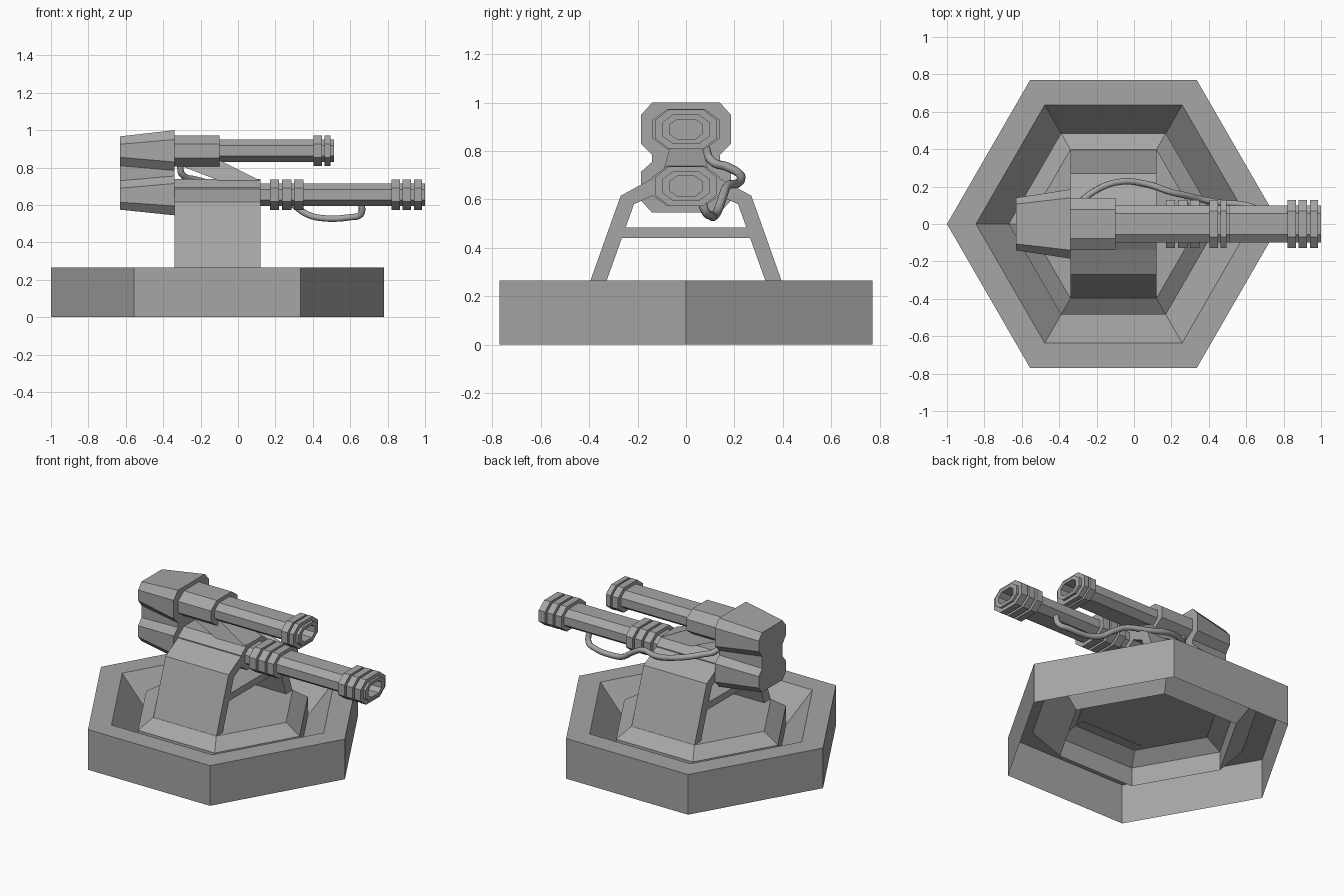
import bpy, bmesh
from math import cos, sin, pi

if "Cube" in bpy.data.objects:
    bpy.data.objects.remove(bpy.data.objects["Cube"], do_unlink=True)

grey = bpy.data.materials.new("plain_grey")
grey.use_nodes = True
COLOUR = (0.38, 0.38, 0.38, 1)
grey.diffuse_color = COLOUR
grey.node_tree.nodes["Principled BSDF"].inputs["Base Color"].default_value = COLOUR


def finish(name, bm, recalc=True):
    if recalc:
        bmesh.ops.recalc_face_normals(bm, faces=bm.faces)
    mesh = bpy.data.meshes.new(name)
    bm.to_mesh(mesh)
    bm.free()
    mesh.materials.append(grey)
    obj = bpy.data.objects.new(name, mesh)
    bpy.context.collection.objects.link(obj)
    return obj


def loft(name, rings, cap_start=True, cap_end=True, recalc=True):
    """Skin a row of matching closed rings."""
    bm = bmesh.new()
    loops = [[bm.verts.new(p) for p in ring] for ring in rings]
    n = len(loops[0])
    for a, b in zip(loops, loops[1:]):
        for i in range(n):
            j = (i + 1) % n
            bm.faces.new((a[i], a[j], b[j], b[i]))
    if cap_start:
        bm.faces.new(loops[0][::-1])
    if cap_end:
        bm.faces.new(loops[-1])
    return finish(name, bm, recalc)


def hexagon(r, z):
    return [(-0.11 + r * cos(i * pi / 3), r * sin(i * pi / 3), z) for i in range(6)]


def octagon(x, hy, hz, zc):
    fy, fz = hy * 0.55, hz * 0.45
    quarter = [(hy, fz), (fy, hz)]
    half = quarter + [(-y, z) for y, z in quarter[::-1]]
    return [(x, y, zc + z) for y, z in half + [(-y, -z) for y, z in half]]


def gun(name, zc, stations):
    return loft(name, [octagon(x, hy, hz, zc) for x, hy, hz in stations])


def slab(name, profile, x0=-0.34, x1=0.12):
    """Extrude a (y, z) profile along x."""
    return loft(name, [[(x, y, z) for y, z in profile] for x in (x0, x1)])


# Hollow six-sided base: wall, rim, steep moat, upright step and raised floor
base = [(0.89, 0), (0.89, 0.265), (0.735, 0.265), (0.56, 0.07),
        (0.56, 0.195), (0.46, 0.26)]
loft("base", [hexagon(r, z) for r, z in base], cap_start=False, recalc=False)

# Bent support legs and the tie plate between them
leg = [(0.397, 0.258), (0.27, 0.615), (0.06, 0.73), (0.06, 0.64),
       (0.13, 0.62), (0.215, 0.58), (0.33, 0.258)]
for side, sign in (("back", 1), ("front", -1)):
    slab(side + "_leg", [(y * sign, z) for y, z in leg])
slab("tie_plate", [(-0.27, 0.44), (0.27, 0.44), (0.255, 0.485), (-0.255, 0.485)])

# Joined rear block, waisted in the middle and tapering to the back
widths = (0.14, 0.185, 0.185, 0.14, 0.14, 0.185, 0.185, 0.14)
back_z = (0.967, 0.925, 0.855, 0.81, 0.73, 0.69, 0.615, 0.575)
front_z = (1.0, 0.95, 0.83, 0.785, 0.755, 0.715, 0.595, 0.545)


def block_ring(x, scale, heights):
    half = [(w * scale, z) for w, z in zip(widths, heights)]
    return [(x, y, z) for y, z in half + [(-y, z) for y, z in half[::-1]]]


loft("rear_block", [block_ring(-0.63, 0.76, back_z), block_ring(-0.34, 1, front_z)])

# Gun housings
UPPER, LOWER = 0.89, 0.655
HOUSING, BARREL, COLLAR = (0.14, 0.083), (0.1, 0.06), (0.128, 0.082)
gun("upper_housing", UPPER, [(-0.35, *HOUSING), (-0.1, *HOUSING)])
gun("lower_housing", LOWER, [(-0.35, *HOUSING), (0.12, *HOUSING)])


def barrel(name, zc, start, end, collars):
    """Stepped barrel with collars and an open bore."""
    rows = [(start, *BARREL)]
    for a, b in collars:
        rows += [(a, *BARREL), (a, *COLLAR), (b, *COLLAR), (b, *BARREL)]
    rows += [(end, *BARREL), (end, 0.068, 0.041), (end - 0.15, 0.068, 0.041)]
    return gun(name, zc, rows)


barrel("upper_barrel", UPPER, -0.11, 0.513, [(0.405, 0.45), (0.462, 0.495)])
barrel("lower_barrel", LOWER, 0.11, 1.0,
       [(0.17, 0.22), (0.235, 0.285), (0.30, 0.35),
        (0.82, 0.865), (0.88, 0.925), (0.94, 0.985)])

# Wedge bracket carrying the upper gun
wedge = [(-0.32, 0.815, 0.06), (-0.1, 0.84, 0.06), (0.12, 0.73, 0.09),
         (-0.1, 0.73, 0.09)]
loft("bracket", [[(x, s * w, z) for x, z, w in wedge] for s in (-1, 1)])

# Hanging cable
path = [(-0.31, 0.08, 0.82), (-0.3, 0.1, 0.765), (-0.22, 0.17, 0.735),
        (-0.08, 0.225, 0.70), (0.06, 0.215, 0.667), (0.2, 0.17, 0.655),
        (0.29, 0.15, 0.605), (0.37, 0.13, 0.55), (0.45, 0.115, 0.53),
        (0.6, 0.1, 0.535), (0.655, 0.08, 0.55), (0.66, 0.06, 0.62)]
curve = bpy.data.curves.new("cable", "CURVE")
curve.dimensions = "3D"
curve.bevel_depth = 0.018
curve.bevel_resolution = 2
curve.resolution_u = 5
curve.use_fill_caps = True
spline = curve.splines.new("BEZIER")
spline.bezier_points.add(len(path) - 1)
for point, co in zip(spline.bezier_points, path):
    point.co = co
    point.handle_left_type = point.handle_right_type = "AUTO"
curve.materials.append(grey)
bpy.context.collection.objects.link(bpy.data.objects.new("cable", curve))
